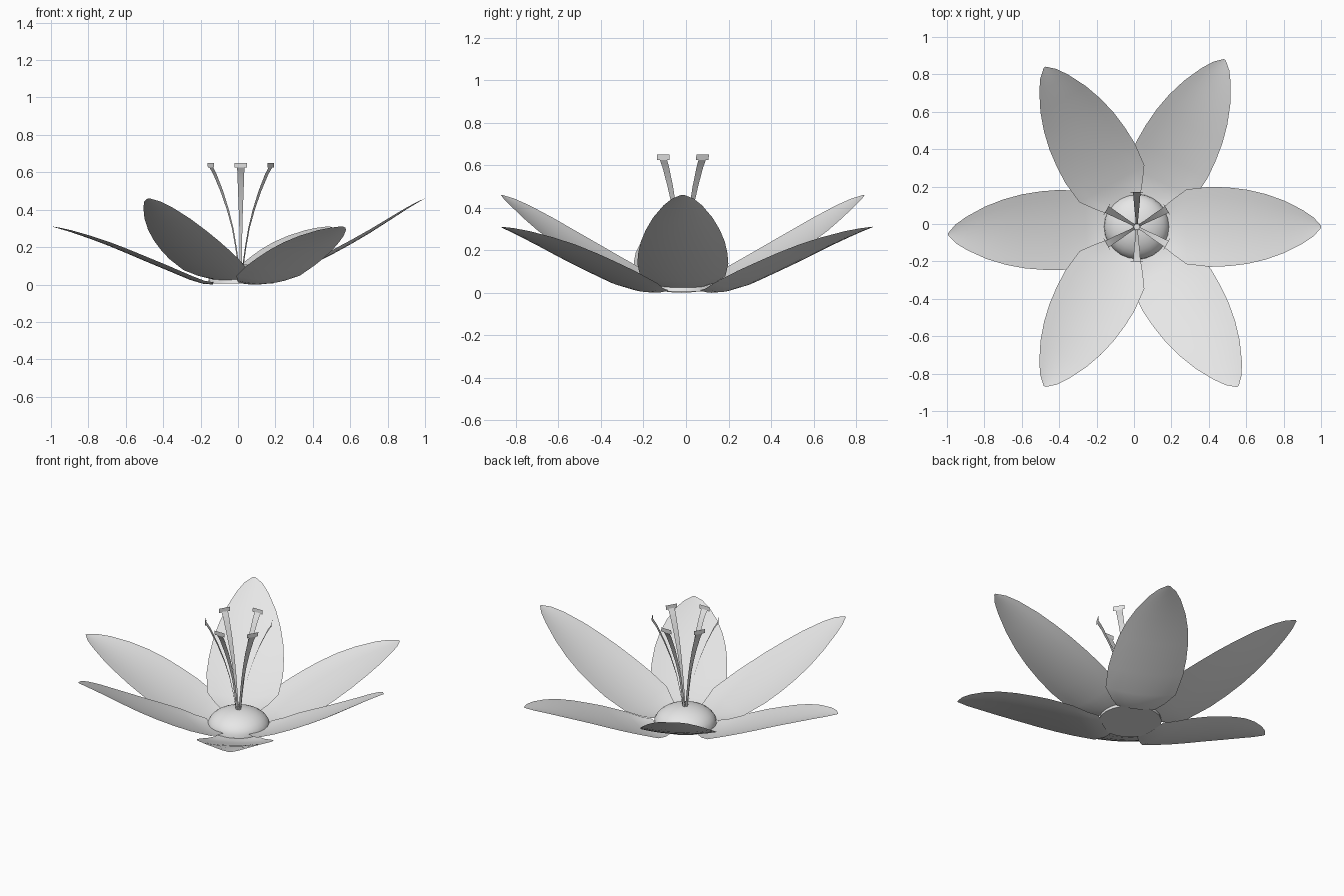
import bpy, bmesh, math
from mathutils import Matrix, Vector

cube = bpy.data.objects.get("Cube")
if cube:
    bpy.data.objects.remove(cube)

CENTRE = Vector((0.015, -0.015, 0))

grey = bpy.data.materials.new("soft_grey")
grey.use_nodes = True
grey.diffuse_color = (0.8, 0.8, 0.8, 1)
grey.node_tree.nodes["Principled BSDF"].inputs["Base Color"].default_value = (0.8, 0.8, 0.8, 1)


def sheet(name, stations, angle, across=8, cup=0.0, smooth_steps=1):
    """Ribbon along +x from (distance, half width, height) stations, turned about z."""
    rows = []
    for a, b in zip(stations, stations[1:]):
        rows += [Vector(a).lerp(Vector(b), i / smooth_steps) for i in range(smooth_steps)]
    rows.append(Vector(stations[-1]))
    bm = bmesh.new()
    grid = []
    for r, w, z in rows:
        ts = [2 * i / across - 1 for i in range(across + 1)]
        grid.append([bm.verts.new((r, t * w, z + cup * t * t * w)) for t in ts])
    for a, b in zip(grid, grid[1:]):
        for i in range(across):
            bm.faces.new((a[i], b[i], b[i + 1], a[i + 1]))
    bm.transform(Matrix.Translation(CENTRE) @ Matrix.Rotation(math.radians(angle), 4, 'Z'))
    return finish(name, bm)


def finish(name, bm, smooth=True):
    mesh = bpy.data.meshes.new(name)
    for f in bm.faces:
        f.smooth = smooth
    bm.to_mesh(mesh)
    bm.free()
    mesh.materials.append(grey)
    obj = bpy.data.objects.new(name, mesh)
    bpy.context.collection.objects.link(obj)
    return obj


# Petals: shared outline, two alternating height profiles
reach = [0.15, 0.20, 0.27, 0.40, 0.50, 0.60, 0.70, 0.80, 0.90, 0.96, 1.0]
width = [0.11, 0.15, 0.20, 0.214, 0.21, 0.198, 0.175, 0.14, 0.09, 0.05, 0.006]
low = [0.0, 0.004, 0.025, 0.08, 0.122, 0.165, 0.207, 0.245, 0.28, 0.298, 0.31]
high = [0.02, 0.03, 0.055, 0.113, 0.163, 0.217, 0.275, 0.338, 0.402, 0.438, 0.46]

for k in range(3):
    sheet(f"upper_petal_{k + 1}",
          [(r * 0.985, w, z) for r, w, z in zip(reach, width, high)], 120 * k, cup=0.11)
    sheet(f"lower_petal_{k + 1}",
          [(r * 1.01, w, z) for r, w, z in zip(reach, width, low)], 120 * k + 62.3, cup=0.11)

# Domed flower centre
bm = bmesh.new()
bmesh.ops.create_uvsphere(bm, u_segments=24, v_segments=16, radius=1)
bmesh.ops.bisect_plane(bm, geom=bm.verts[:] + bm.edges[:] + bm.faces[:],
                       plane_co=(0, 0, 0), plane_no=(0, 0, 1), clear_inner=True)
bmesh.ops.holes_fill(bm, edges=[e for e in bm.edges if e.is_boundary])
bm.transform(Matrix.Translation(CENTRE + Vector((0, 0, 0.006))) @ Matrix.Diagonal((0.175, 0.175, 0.102, 1)))
finish("flower_centre", bm)
dome = bpy.data.objects["flower_centre"]
bpy.context.view_layer.objects.active = dome
dome.select_set(True)
bpy.ops.object.shade_smooth_by_angle()
dome.select_set(False)

# Stamens: curved thin filaments with a flat upright anther
filament = [(0.012, 0.007, 0.09), (0.03, 0.007, 0.2), (0.05, 0.008, 0.3), (0.08, 0.011, 0.4),
            (0.118, 0.015, 0.5), (0.16, 0.018, 0.59), (0.184, 0.02, 0.628)]
anther = [(0.184, 0.034, 0.625), (0.186, 0.034, 0.65)]
for k in range(6):
    sheet(f"filament_{k + 1}", filament, 60 * k + 30, across=2, smooth_steps=2)
    sheet(f"anther_{k + 1}", anther, 60 * k + 30, across=2)
